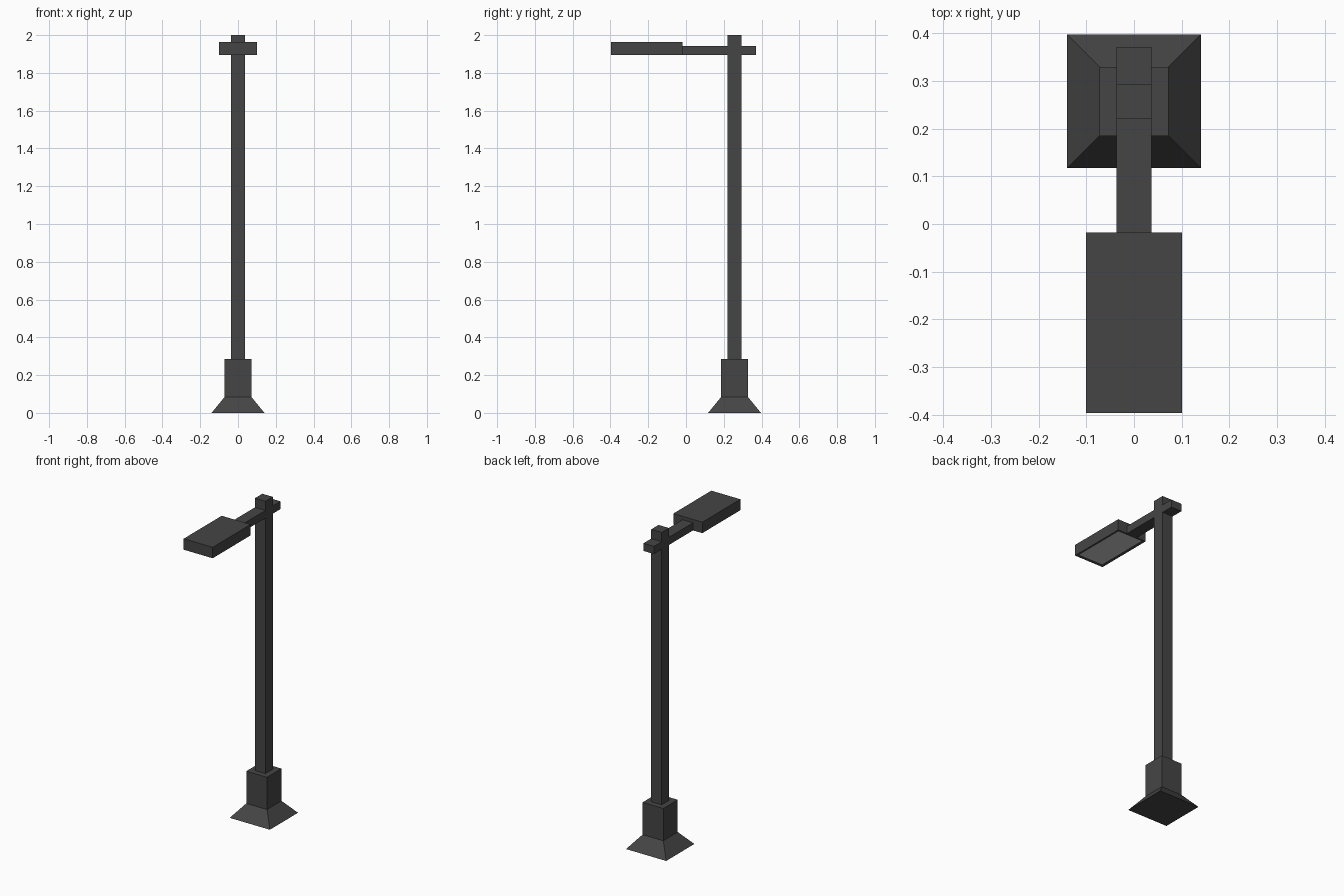
import bpy, bmesh

if "Cube" in bpy.data.objects:
    bpy.data.objects.remove(bpy.data.objects["Cube"])


def material(name, r, g, b):
    m = bpy.data.materials.new(name)
    m.diffuse_color = (r, g, b, 1)
    m.use_nodes = True
    m.node_tree.nodes["Principled BSDF"].inputs["Base Color"].default_value = m.diffuse_color
    return m


DARK = material("dark_grey_metal", 0.06, 0.06, 0.06)
LIGHT = material("light_grey_panel", 0.58, 0.58, 0.58)


def make_box(name, x, y0, y1, z0, z1, top_scale=1.0, panel=False):
    """Box symmetric in x; top may be tapered, underside may hold a lamp panel."""
    bm = bmesh.new()
    bmesh.ops.create_cube(bm, size=1)
    cy = (y0 + y1) / 2
    for v in bm.verts:
        top = v.co.z > 0
        s = top_scale if top else 1.0
        v.co = (v.co.x * 2 * x * s, cy + v.co.y * (y1 - y0) * s, z1 if top else z0)
    if panel:
        bm.normal_update()
        face = min(bm.faces, key=lambda f: f.normal.z)
        bmesh.ops.inset_region(bm, faces=[face], thickness=0.024)
        for v in face.verts:
            v.co.z += 0.004
        face.material_index = 1
    mesh = bpy.data.meshes.new(name)
    bm.to_mesh(mesh)
    bm.free()
    mesh.materials.append(DARK)
    mesh.materials.append(LIGHT)
    obj = bpy.data.objects.new(name, mesh)
    bpy.context.collection.objects.link(obj)
    return obj


C = 0.257   # pole centre in y
P = 0.0365  # pole half width

# Base and pole
make_box("base_flare", 0.14, C - 0.14, C + 0.14, 0, 0.083, top_scale=0.072 / 0.14)
make_box("base_block", 0.072, C - 0.072, C + 0.072, 0.083, 0.286)
make_box("pole", P, C - P, C + P, 0.286, 2.0)

# Arm on both sides of the pole
make_box("front_arm", P, -0.018, C - P, 1.894, 1.942)
make_box("rear_arm_stub", P, C + P, 0.371, 1.894, 1.942)

# Lamp head with light panel underneath
make_box("lamp_head", 0.101, -0.396, -0.018, 1.894, 1.963, panel=True)
